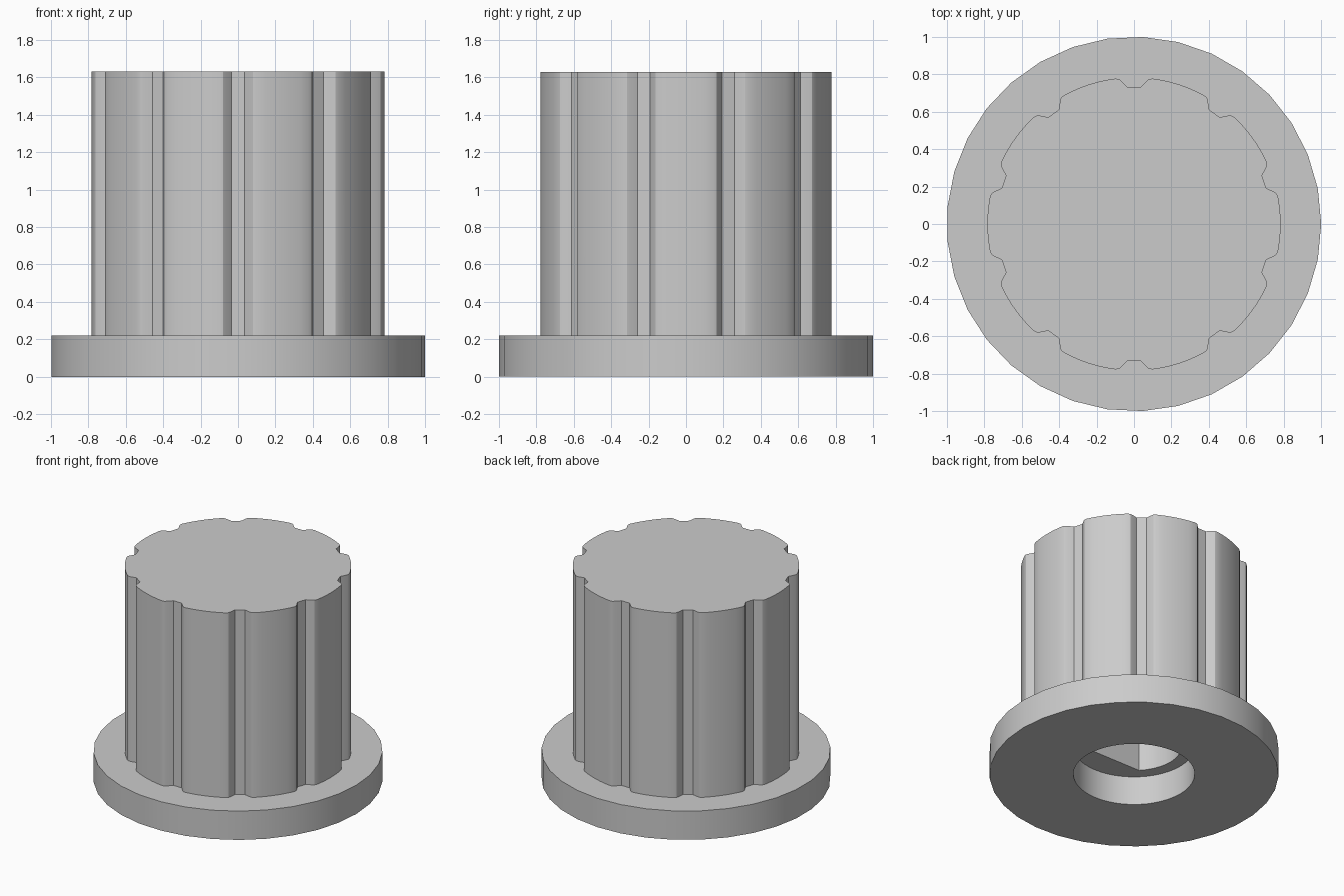
import bpy, bmesh
from math import sin, cos, asin, pi, tau
from mathutils import Matrix, Vector

cube = bpy.data.objects.get("Cube")
if cube:
    bpy.data.objects.remove(cube, do_unlink=True)

FLANGE_TOP, KNOB_TOP, BORE_TOP = 0.22, 1.63, 1.4
GROOVES = 10
LOBE_RADIUS = 0.783

grey = bpy.data.materials.new("light grey plastic")
grey.use_nodes = True
grey.diffuse_color = (0.6, 0.6, 0.6, 1)
grey.node_tree.nodes["Principled BSDF"].inputs["Base Color"].default_value = (0.6, 0.6, 0.6, 1)


def prism(name, outline, z0, z1):
    """Extrude a flat outline from z0 up to z1."""
    bm = bmesh.new()
    face = bm.faces.new([bm.verts.new((x, y, z0)) for x, y in outline])
    top = bmesh.ops.extrude_face_region(bm, geom=[face])["geom"]
    moved = [v for v in top if isinstance(v, bmesh.types.BMVert)]
    bmesh.ops.translate(bm, verts=moved, vec=(0, 0, z1 - z0))
    bmesh.ops.recalc_face_normals(bm, faces=bm.faces)
    mesh = bpy.data.meshes.new(name)
    bm.to_mesh(mesh)
    bm.free()
    mesh.materials.append(grey)
    obj = bpy.data.objects.new(name, mesh)
    bpy.context.collection.objects.link(obj)
    return obj


def arc(radius, start, end, steps):
    return [(radius * cos(start + (end - start) * i / steps),
             radius * sin(start + (end - start) * i / steps)) for i in range(steps + 1)]


def combine(target, tool, operation):
    """Apply a boolean and remove the tool object."""
    mod = target.modifiers.new(operation, 'BOOLEAN')
    mod.operation, mod.solver, mod.object = operation, 'EXACT', tool
    bpy.context.view_layer.objects.active = target
    bpy.ops.object.modifier_apply(modifier=mod.name)
    bpy.data.objects.remove(tool, do_unlink=True)


# Grip: one groove and one lobe, repeated round the axis
half_groove = [(0.035, 0.73), (0.065, 0.762), (0.08, 0.774)]
groove = [(-x, y) for x, y in reversed(half_groove)] + half_groove
step = tau / GROOVES
edge = asin(0.1 / LOBE_RADIUS)
lobe = arc(LOBE_RADIUS, pi / 2 - edge, pi / 2 - step + edge, 6)
grip_outline = []
for i in range(GROOVES):
    turn = Matrix.Rotation(-i * step, 2)
    grip_outline += [tuple(turn @ Vector(p)) for p in groove + lobe]

knob = prism("knob", arc(1, 0, tau, 33)[:-1], 0, FLANGE_TOP)
combine(knob, prism("grip", grip_outline, FLANGE_TOP / 2, KNOB_TOP), 'UNION')

# Round recess through the flange
combine(knob, prism("recess", arc(0.42, 0, tau, 48)[:-1], -0.1, FLANGE_TOP), 'DIFFERENCE')

# Shaft hole with a flat on the front side
flat = asin(0.23 / 0.33)
combine(knob, prism("shaft_hole", arc(0.33, -flat, pi + flat, 36), 0.1, BORE_TOP), 'DIFFERENCE')

bpy.ops.object.select_all(action='DESELECT')
knob.select_set(True)
bpy.context.view_layer.objects.active = knob
bpy.ops.object.shade_smooth_by_angle(angle=pi / 6)
